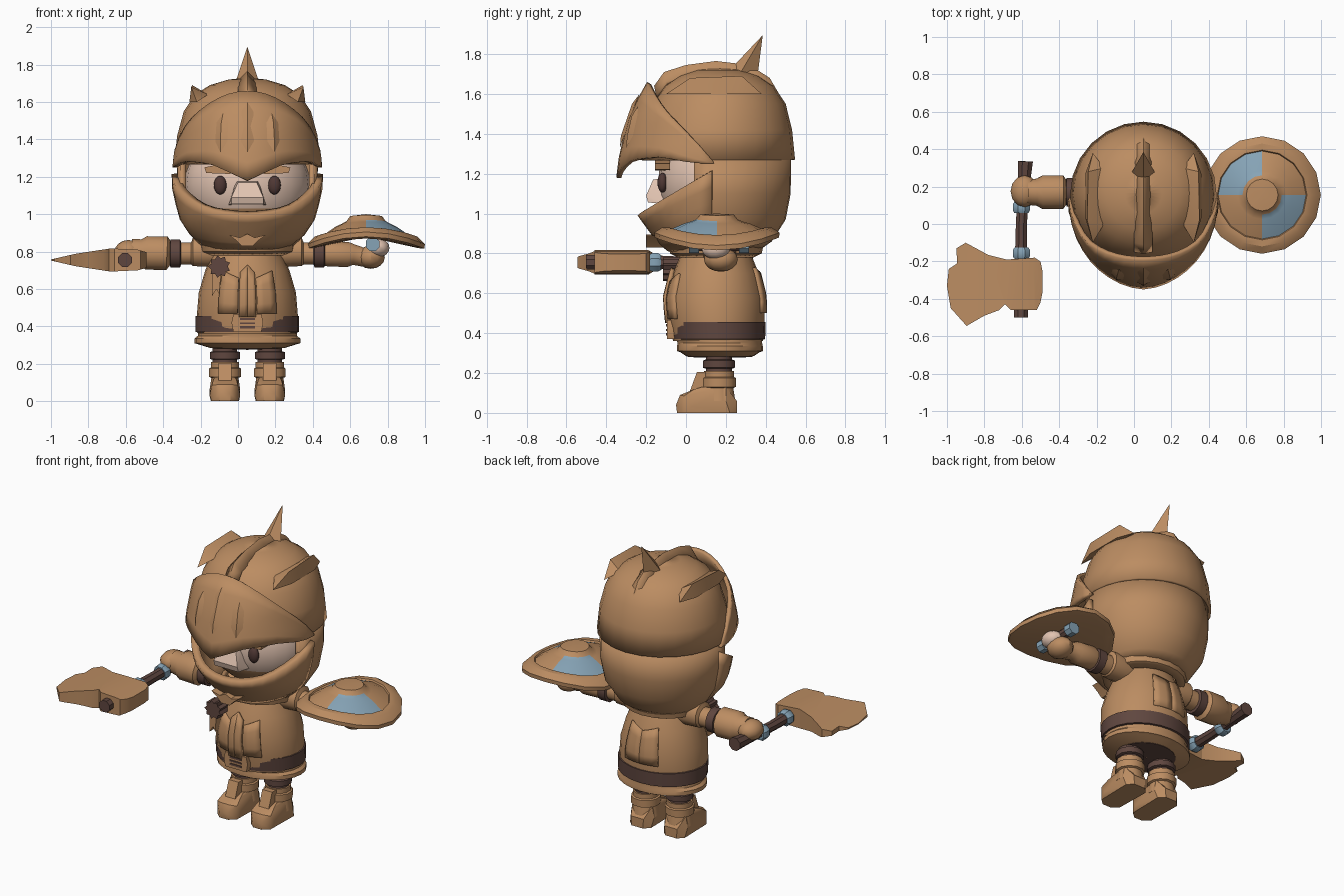
import bpy, bmesh, math
from mathutils import Vector, Matrix

if "Cube" in bpy.data.objects:
    bpy.data.objects.remove(bpy.data.objects["Cube"])

CX = 0.05  # body centre line


def mat(name, r, g, b):
    m = bpy.data.materials.new(name)
    m.diffuse_color = (r, g, b, 1)
    m.use_nodes = True
    m.node_tree.nodes["Principled BSDF"].inputs["Base Color"].default_value = m.diffuse_color
    return m


TAN = mat("tan_leather", 0.50, 0.265, 0.122)
DARK = mat("dark_brown", 0.115, 0.062, 0.05)
BLUE = mat("steel_blue", 0.24, 0.37, 0.47)
SKIN = mat("skin", 0.76, 0.55, 0.44)
EYE = mat("eye_brown", 0.08, 0.04, 0.035)


def finish(name, bm, *mats, solid=0, recalc=True):
    if recalc:
        bmesh.ops.recalc_face_normals(bm, faces=bm.faces)
    me = bpy.data.meshes.new(name)
    bm.to_mesh(me)
    bm.free()
    ob = bpy.data.objects.new(name, me)
    bpy.context.collection.objects.link(ob)
    for m in mats:
        me.materials.append(m)
    if solid:
        mod = ob.modifiers.new("thickness", "SOLIDIFY")
        mod.thickness, mod.offset = solid, -1
    return ob


def surf(name, f, nu, nv, m, solid=0.03):
    """Open sheet from f(u, v), u to the right and v upward."""
    bm = bmesh.new()
    g = [[bm.verts.new(f(i / nu, j / nv)) for i in range(nu + 1)] for j in range(nv + 1)]
    for j in range(nv):
        for i in range(nu):
            bm.faces.new((g[j][i], g[j][i + 1], g[j + 1][i + 1], g[j + 1][i]))
    bmesh.ops.remove_doubles(bm, verts=bm.verts, dist=1e-4)
    return finish(name, bm, m, solid=solid, recalc=False)


def table(x, rows):
    """Linear interpolation of rows (key, values...)."""
    if x <= rows[0][0]:
        return rows[0][1:]
    for a, b in zip(rows, rows[1:]):
        if x <= b[0]:
            t = (x - a[0]) / (b[0] - a[0])
            return [p + (q - p) * t for p, q in zip(a[1:], b[1:])]
    return rows[-1][1:]


def ring_pt(a, z, rows, off=0):
    """Point at angle a from the front, rows of (z, centre y, rx, ry)."""
    cy, rx, ry = table(z, rows)
    return Vector((CX + (rx + off) * math.sin(a), cy - (ry + off) * math.cos(a), z))


def loft(name, rows, m, a0=0, a1=360, n=24, solid=0):
    a0, a1 = math.radians(a0), math.radians(a1)
    k = len(rows) - 1
    ob = surf(name, lambda u, v: ring_pt(a0 + (a1 - a0) * u, rows[round(v * k)][0], rows), n, k, m, solid)
    return ob


def hull(name, pts, m):
    bm = bmesh.new()
    for p in pts:
        bm.verts.new(p)
    res = bmesh.ops.convex_hull(bm, input=bm.verts)
    bmesh.ops.delete(bm, geom=[v for v in bm.verts if not v.link_faces], context="VERTS")
    return finish(name, bm, m)


def tube(name, pts, m, n=12):
    """Closed round limb through (x, y, z, radius)."""
    d = Vector(pts[-1][:3]) - Vector(pts[0][:3])
    q = d.to_track_quat("Z", "Y")
    bm = bmesh.new()
    rings = [[bm.verts.new(Vector(p[:3]) + q @ Vector((p[3] * math.cos(t), p[3] * math.sin(t), 0)))
              for t in [2 * math.pi * (i + .5) / n for i in range(n)]] for p in pts]
    for a, b in zip(rings, rings[1:]):
        for i in range(n):
            bm.faces.new((a[i], a[(i + 1) % n], b[(i + 1) % n], b[i]))
    bm.faces.new(rings[0])
    bm.faces.new(rings[-1])
    return finish(name, bm, m)


def ball(name, c, r, *mats, n=16):
    bm = bmesh.new()
    bmesh.ops.create_uvsphere(bm, u_segments=n, v_segments=n // 2 + 2, radius=1,
                              matrix=Matrix.Translation(c) @ Matrix.Diagonal((*r, 1)))
    return finish(name, bm, *mats)


def plate(name, outline, y0, y1, m):
    """Front-facing plate from (offset x, z) points."""
    bm = bmesh.new()
    f = bm.faces.new([bm.verts.new((CX + x, y0, z)) for x, z in outline])
    for v in bmesh.ops.extrude_face_region(bm, geom=[f])["geom"]:
        if isinstance(v, bmesh.types.BMVert):
            v.co.y = y1
    return finish(name, bm, m)


# helmet dome and the narrower neck guard below its lip
loft("helmet_dome", [(1.27, .155, .392, .392), (1.42, .16, .375, .372), (1.55, .165, .34, .335), (1.64, .165, .28, .275),
                     (1.69, .165, .20, .20), (1.72, .165, .1, .11), (1.73, .165, .001, .001)], TAN, n=24, solid=.03)
loft("helmet_back", [(.81, .14, .23, .22), (.86, .15, .28, .28), (.97, .155, .35, .345), (1.1, .155, .375, .37),
                     (1.28, .155, .378, .372)], TAN, 72, 288, 20, .03)

# pointed visor
VIS = [(1.18, .13, .40, .48), (1.3, .13, .40, .465), (1.5, .13, .37, .415), (1.67, .13, .31, .32)]


def visor(u, v):
    a = math.radians(-91 + 182 * u)
    c, s = max(math.cos(a), 0), abs(math.sin(a))
    zb = table(s, [(0, 1.18), (.5, 1.27), (.85, 1.285), (1, 1.25)])[0]
    return ring_pt(a, zb + (1.26 + .40 * c ** .8 - zb) * v, VIS)


surf("visor", visor, 20, 5, TAN, .025)
for i, s in enumerate((-1, 0, 1)):
    a, top = s * .37, 1.6 if s == 0 else 1.54
    hull(f"visor_slit_{i}", [ring_pt(a + da, z, VIS, o) for da, z, o in (
        (0, 1.33, .004), (-.09, 1.39, 0), (.09, 1.39, 0), (-.09, top - .05, 0), (.09, top - .05, 0),
        (0, top, .004), (0, 1.39, .014), (0, top - .05, .014))], TAN)

# chin guard rising to the cheeks
CHIN = [(.81, .14, .22, .23), (.85, .13, .27, .27), (.93, .13, .345, .33), (1.0, .13, .372, .38), (1.15, .13, .405, .39)]


def chin(u, v):
    a = math.radians(-90 + 180 * u)
    return ring_pt(a, .81 + (.18 + .225 * (1 - math.cos(a))) * v, CHIN)


surf("chin_guard", chin, 18, 5, TAN, .045)
plate("chin_ornament", [(-.1, .89), (-.06, .86), (-.03, .83), (.03, .83), (.06, .86), (.1, .89), (.04, .875),
                        (0, .895), (-.04, .875)], -.2, -.1, TAN)

# crest, spike and side fins
CREST = [(-.16, 1.64), (-.11, 1.71), (0, 1.745), (.15, 1.765), (.32, 1.745), (.42, 1.68), (.49, 1.56)]
surf("crest", lambda u, v: Vector((CX + (-.05, 0, .05)[round(u * 2)], CREST[round(v * 6)][0] + (.0 if round(u * 2) == 1 else .01),
                                   CREST[round(v * 6)][1] - (0 if round(u * 2) == 1 else .05))), 2, 6, TAN, .03)
hull("spike", [(CX - .065, .27, 1.7), (CX + .065, .27, 1.7), (CX, .21, 1.71), (CX, .36, 1.7), (CX, .385, 1.895)], TAN)
for s, side in ((-1, "right"), (1, "left")):
    hull(f"fin_{side}", [(CX + s * x, y, z) for x, y, z in (
        (.27, -.1, 1.6), (.31, .03, 1.6), (.31, .27, 1.6), (.27, .38, 1.6), (.21, .0, 1.64), (.21, .3, 1.64),
        (.30, .02, 1.68), (.295, .28, 1.69))], TAN)

# face: skin above, bearded below
head = ball("head", (CX, .15, 1.16), (.335, .29, .3), SKIN, TAN, n=24)
for p in head.data.polygons:
    p.material_index = int(p.center.z < 1.06)
hull("nose", [(CX + x, y, z) for x, y, z in (
    (-.1, -.1, 1.05), (.1, -.1, 1.05), (-.085, -.19, 1.055), (.085, -.19, 1.055), (-.085, -.2, 1.09), (.085, -.2, 1.09),
    (-.05, -.165, 1.17), (.05, -.165, 1.17), (-.06, -.1, 1.18), (.06, -.1, 1.18))], SKIN)
for s, side in ((-1, "right"), (1, "left")):
    ball(f"eye_{side}", (CX + s * .145, -.118, 1.155), (.034, .025, .05), EYE)
    plate(f"brow_{side}", [(s * x, z) for x, z in ((.09, 1.215), (.22, 1.22), (.23, 1.25), (.13, 1.27), (.09, 1.245))],
          -.155, -.08, TAN)

# tunic, collar, skirt and belt
BODY = [(.36, .16, .265, .225), (.46, .155, .27, .24), (.58, .15, .26, .245), (.7, .15, .225, .215),
        (.8, .15, .18, .175), (.86, .15, .15, .15)]
loft("tunic", BODY, TAN)
loft("collar", [(.78, .15, .2, .19), (.8, .15, .25, .23), (.85, .15, .26, .24), (.88, .15, .22, .2)], TAN, n=20, solid=.03)
loft("belt", [(.365, .165, .25, .21), (.37, .165, .277, .232), (.455, .16, .277, .24), (.46, .16, .25, .21)], DARK)
loft("skirt", [(.28, .17, .16, .15), (.285, .17, .2, .17), (.305, .17, .265, .2), (.31, .17, .283, .215),
               (.335, .17, .283, .215), (.35, .17, .265, .212), (.38, .165, .262, .218)], TAN)
loft("trousers", [(.275, .17, .001, .001), (.28, .17, .18, .16), (.34, .17, .18, .16)], DARK)
plate("buckle_plate", [(-.075, .37), (.075, .37), (.085, .42), (.075, .465), (-.075, .465), (-.085, .42)], -.095, -.04, TAN)
for i, (z, h, w) in enumerate(((.44, .006, .04), (.417, .005, .04), (.395, .006, .04))):
    plate(f"buckle_slot_{i}", [(-w, z - h), (w, z - h), (w, z + h), (-w, z + h)], -.1, -.09, DARK)


def panel(name, a0, a1, z0, za, zb, off=.012):
    a0, a1 = math.radians(a0), math.radians(a1)
    surf(name, lambda u, v: ring_pt(a0 + (a1 - a0) * u, z0 + (za + (zb - za) * u - z0) * v, BODY, off), 3, 4, TAN, .025)


panel("front_fold_right", -9, 0, .45, .69, .73, .022)
panel("front_fold_left", 0, 9, .45, .73, .69, .022)
panel("lapel_right", -34, -11, .47, .7, .66)
panel("lapel_left", 11, 34, .47, .66, .7)
panel("back_flap_a", 155, 180, .5, .73, .70)
panel("back_flap_b", 180, 205, .5, .70, .73)

# rosette with a ribbon
plate("rosette", [(-.15 + r * math.cos(i * math.pi / 9), .72 + r * math.sin(i * math.pi / 9))
                  for i in range(18) for r in [.06 if i % 2 else .045]], -.115, -.03, DARK)
plate("ribbon", [(-.19, .7), (-.14, .7), (-.15, .57), (-.165, .6), (-.19, .56)], -.09, 0, TAN)

# legs and boots
for s, side in ((-1, "right"), (1, "left")):
    x = CX + s * .12
    tube(f"leg_{side}", [(x, .165, z, .068) for z in (.15, .32)], DARK)
    tube(f"leg_band_{side}", [(x, .165, .222, .07), (x, .165, .227, .083), (x, .165, .262, .083), (x, .165, .267, .07)], DARK)
    tube(f"boot_shaft_{side}", [(x, .165, .06, .085), (x, .165, .125, .075), (x, .165, .13, .088), (x, .165, .175, .088),
                                (x, .165, .18, .078), (x, .165, .21, .078)], TAN)
    hull(f"boot_foot_{side}", [(x + k * px, y, z) for k in (-1, 1) for px, y, z in (
        (.07, -.01, 0), (.03, -.045, 0), (.075, .22, 0), (.04, .255, 0), (.082, .03, .03), (.03, -.05, .04), (.07, -.01, .085),
        (.03, -.03, .09), (.06, .04, .118), (.082, .2, .06), (.045, .255, .06), (.07, .2, .13), (.05, .08, .13))], TAN)
    hull(f"boot_tongue_{side}", [(x + k * .035, y, z) for k in (-1, 1) for y, z in (
        (.02, .11), (.1, .1), (.055, .205), (.1, .205))], TAN)

# arms: shoulder, dark cuff, forearm, glove
for s, side, hand_z in ((-1, "right", .80), (1, "left", .77)):
    P = lambda d, r, z=.79: (CX + s * d, .17, z, r)
    tube(f"upper_arm_{side}", [P(.12, .07), P(.2, .085, .8), P(.29, .08, .8), P(.3, .062), P(.36, .062)], TAN)
    tube(f"arm_cuff_{side}", [P(.355, .065), P(.36, .078), P(.41, .078), P(.415, .065)], DARK)
    q = (hand_z - .79) / 3
    k = 1.0 if s < 0 else .75
    tube(f"forearm_{side}", [P(.41, .065), P(.43, .088 * k + .005), P(.54, .092 * k, .79 + q), P(.57, .075 * k, .79 + q),
                             P(.62, .07 * k, hand_z)], TAN)
    ball(f"glove_{side}", (CX + s * (.635 if s < 0 else .66), .175, hand_z), (.075, .085, .062), TAN, n=12)

# axe: handle, collars and notched blade
tube("axe_handle", [(-.58, .335, .765, .043), (-.59, .2, .76, .034), (-.602, 0, .755, .032), (-.604, -.2, .755, .036),
                    (-.604, -.5, .755, .04)], DARK, 8)
for i, y in enumerate((.09, -.155)):
    tube(f"axe_collar_{i}", [(-.602, y + .03, .755, .04), (-.602, y + .015, .755, .05), (-.602, y - .015, .755, .05),
                             (-.602, y - .03, .755, .042)], BLUE, 8)
BLADE = [(-.49, -.25), (-.5, -.2), (-.53, -.18), (-.68, -.19), (-.78, -.165), (-.9, -.1), (-.95, -.13), (-.945, -.21),
         (-.99, -.24), (-1, -.33), (-.98, -.45), (-.895, -.545), (-.8, -.49), (-.72, -.46), (-.69, -.43), (-.66, -.46),
         (-.52, -.46), (-.5, -.42), (-.49, -.37)]
bm = bmesh.new()
f = bm.faces.new([bm.verts.new((x, y, 0)) for x, y in BLADE])
top = [v for v in bmesh.ops.extrude_face_region(bm, geom=[f])["geom"] if isinstance(v, bmesh.types.BMVert)]
bmesh.ops.translate(bm, verts=top, vec=(0, 0, 1))
for x in (-.87, -.68, -.535):
    bmesh.ops.bisect_plane(bm, geom=bm.verts[:] + bm.edges[:] + bm.faces[:], plane_co=(x, 0, 0), plane_no=(1, 0, 0))
for v in bm.verts:
    h = table(v.co.x, [(-1, .003), (-.87, .033), (-.68, .062), (-.535, .055), (-.49, .042)])[0]
    v.co.z = .755 + h * (1 if v.co.z > .5 else -1)
finish("axe_blade", bm, TAN)

# shield: bent disc with raised rim, boss and two blue quarters
SX, SY, N = .685, .155, 16
SHIELD = [(0, -.015), (.28, -.025), (.312, -.015), (.314, .01), (.275, .035), (.24, .035), (.235, .025), (.165, .055),
          (.13, .065), (.105, .075), (.085, .1), (0, .105)]
bm = bmesh.new()
rings = []
for r, z in SHIELD:
    rings.append([bm.verts.new((SX + r * math.cos(t), SY + r * math.sin(t), .895 + z - .66 * (r * math.cos(t)) ** 2))
                  for t in [2 * math.pi * i / N for i in range(N)]])
for j in range(len(rings) - 1):
    for i in range(N):
        f = bm.faces.new((rings[j][i], rings[j][(i + 1) % N], rings[j + 1][(i + 1) % N], rings[j + 1][i]))
        f.material_index = int(6 <= j <= 8 and (i * 4 // N) in (1, 3))
bmesh.ops.remove_doubles(bm, verts=bm.verts, dist=1e-4)
finish("shield", bm, TAN, BLUE)
tube("shield_grip", [(.72, .05, .84, .03), (.72, .29, .84, .03)], DARK, 8)
for i, y in enumerate((.04, .29)):
    tube(f"grip_cap_{i}", [(.72, y - .025, .84, .04), (.72, y + .025, .84, .04)], BLUE, 8)
ball("fingers", (.75, .15, .82), (.06, .07, .05), SKIN, n=12)

# smooth shading with crisp edges
for ob in bpy.context.scene.objects:
    ob.select_set(True)
    bpy.context.view_layer.objects.active = ob
bpy.ops.object.shade_smooth_by_angle(angle=math.radians(32))
